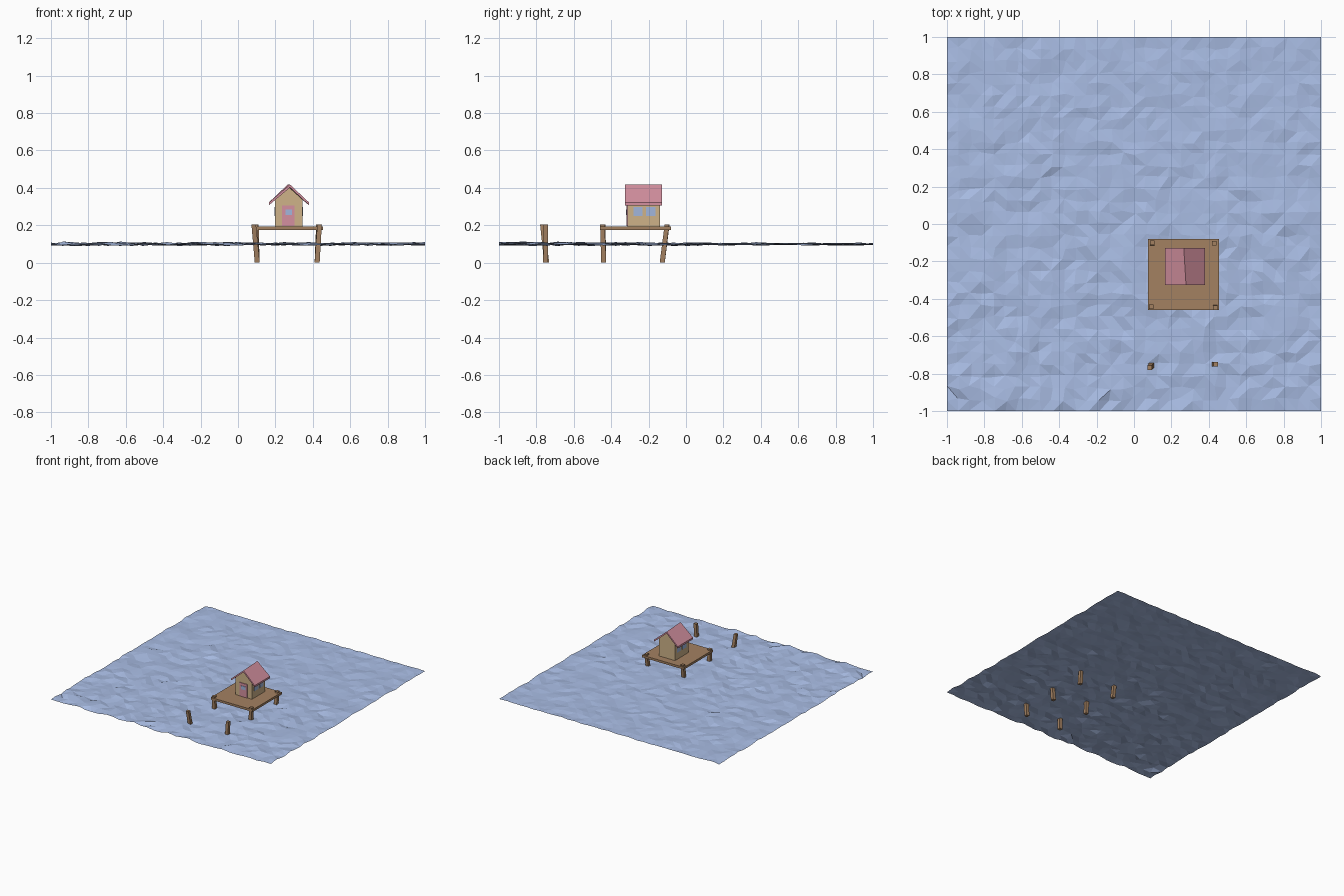
import bpy, bmesh, random
from mathutils import Vector, noise

if "Cube" in bpy.data.objects:
    bpy.data.objects.remove(bpy.data.objects["Cube"])

random.seed(4)


def material(name, rgb):
    m = bpy.data.materials.new(name)
    m.diffuse_color = (*rgb, 1)
    m.use_nodes = True
    m.node_tree.nodes["Principled BSDF"].inputs["Base Color"].default_value = m.diffuse_color
    return m


WATER = material("water blue", (0.40, 0.51, 0.78))
WOOD = material("brown wood", (0.37, 0.22, 0.12))
WALL = material("tan wall", (0.62, 0.45, 0.25))
PINK = material("pink", (0.66, 0.28, 0.35))
GLASS = material("window blue", (0.36, 0.47, 0.72))


def finish(bm, name, mat):
    bmesh.ops.recalc_face_normals(bm, faces=bm.faces)
    me = bpy.data.meshes.new(name)
    bm.to_mesh(me)
    bm.free()
    me.materials.append(mat)
    ob = bpy.data.objects.new(name, me)
    bpy.context.collection.objects.link(ob)
    return ob


def box(name, mat, lo, hi):
    bm = bmesh.new()
    bmesh.ops.create_cube(bm, size=1)
    lo, hi = Vector(lo), Vector(hi)
    for v in bm.verts:
        v.co = (lo + hi) / 2 + v.co * (hi - lo)
    return finish(bm, name, mat)


def prism(name, mat, profile, y0, y1, skew=0):
    """Extrude an xz profile along y; skew shifts the ridge sideways."""
    bm = bmesh.new()
    rings = [[bm.verts.new((x + s * skew * (abs(x - 0.27) < 0.02), y, z)) for x, z in profile]
             for y, s in ((y0, 1), (y1, -1))]
    n = len(profile)
    for r in rings:
        bm.faces.new(r)
    for i in range(n):
        j = (i + 1) % n
        bm.faces.new((rings[0][i], rings[0][j], rings[1][j], rings[1][i]))
    return finish(bm, name, mat)


def post(name, bottom, top, z1=0.205, w=0.0135):
    """Leaning square post from the ground to z1."""
    bm = bmesh.new()
    bmesh.ops.create_cube(bm, size=2)
    for v in bm.verts:
        c, z, s = (top, z1, w * 0.9) if v.co.z > 0 else (bottom, 0, w)
        v.co = (c[0] + v.co.x * s, c[1] + v.co.y * s, z)
    return finish(bm, name, WOOD)


# choppy low-poly water sheet, calmer toward the back
bm = bmesh.new()
bmesh.ops.create_grid(bm, x_segments=32, y_segments=32, size=1)
for v in bm.verts:
    amp = 0.0095 - 0.003 * v.co.y
    n = noise.noise(v.co * 7) + random.uniform(-0.7, 0.7)
    v.co.z = 0.1 + amp * max(-1.2, min(1.2, n))
    for i in (0, 1):
        if abs(v.co[i]) < 0.99:
            v.co[i] += random.uniform(-0.01, 0.01)
bmesh.ops.triangulate(bm, faces=bm.faces)
water = finish(bm, "water", WATER)
if water.data.polygons[0].normal.z < 0:
    water.data.flip_normals()

# dock deck and leaning posts
box("deck", WOOD, (0.075, -0.46, 0.176), (0.455, -0.08, 0.194))
post("dock_post_front_left", (0.102, -0.44), (0.092, -0.443))
post("dock_post_front_right", (0.423, -0.44), (0.434, -0.447))
post("dock_post_back_left", (0.102, -0.127), (0.098, -0.10))
post("dock_post_back_right", (0.423, -0.127), (0.430, -0.102))
post("loose_post_left", (0.103, -0.745), (0.084, -0.768))
post("loose_post_right", (0.423, -0.75), (0.436, -0.75))

# hut body and roof
prism("hut_walls", WALL, [(0.198, 0.19), (0.345, 0.19), (0.345, 0.338), (0.272, 0.404), (0.198, 0.338)],
      -0.312, -0.14)
prism("roof", PINK, [(0.165, 0.322), (0.165, 0.307), (0.272, 0.402), (0.380, 0.307), (0.380, 0.322), (0.272, 0.418)],
      -0.326, -0.128, 0.006)

# door with its pane, and two windows on each long side
box("door", PINK, (0.236, -0.317, 0.195), (0.303, -0.310, 0.306))
box("door_pane", GLASS, (0.253, -0.320, 0.256), (0.290, -0.315, 0.284))
for side, x in (("left", 0.198), ("right", 0.345)):
    for end, y in (("front", -0.257), ("back", -0.188)):
        box(f"window_{side}_{end}", GLASS, (x - 0.003, y - 0.025, 0.250), (x + 0.003, y + 0.024, 0.298))
